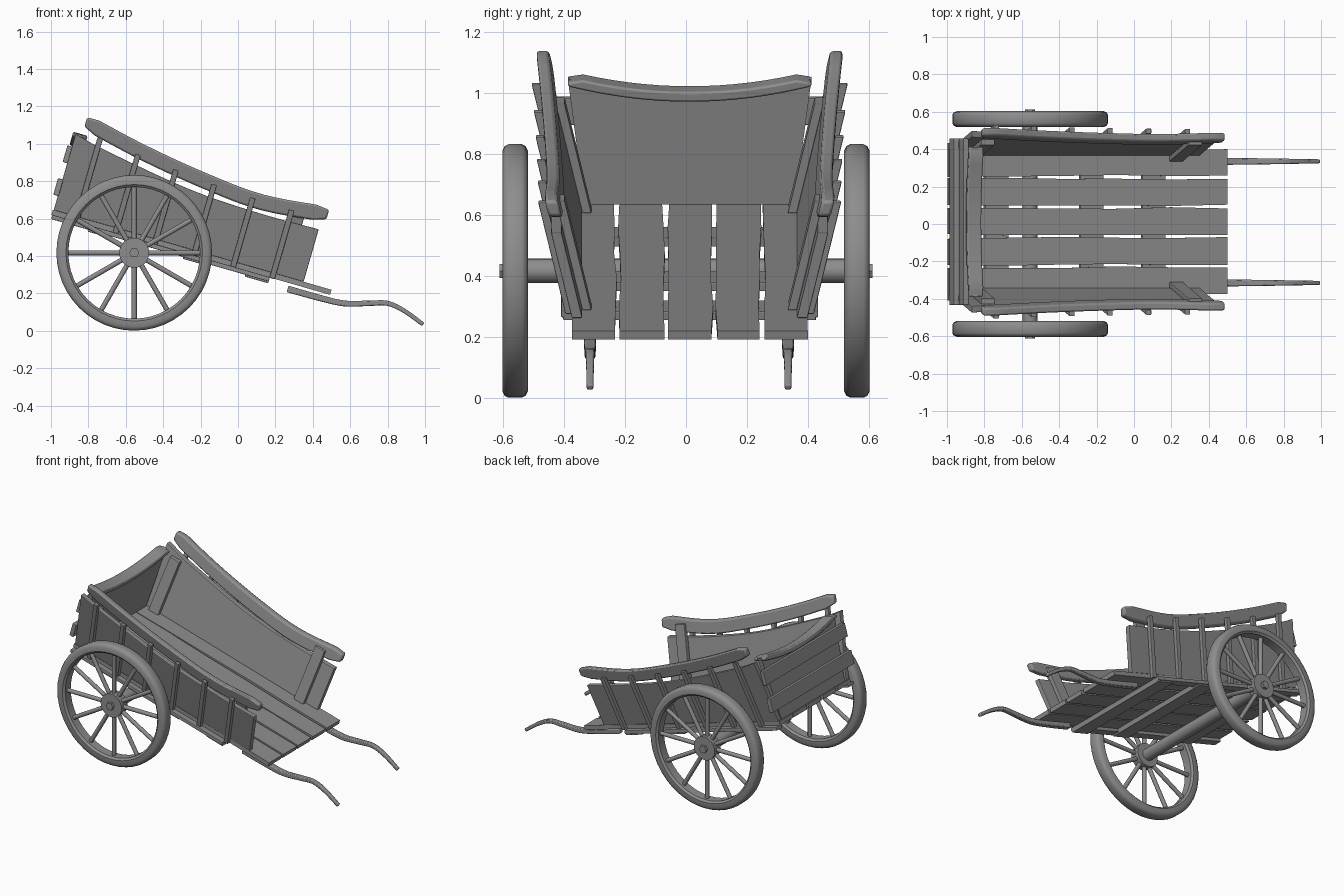
import bpy, bmesh, math, random
from mathutils import Vector, Matrix

random.seed(4)
if "Cube" in bpy.data.objects:
    bpy.data.objects.remove(bpy.data.objects["Cube"])

wood = bpy.data.materials.new("weathered grey")
wood.use_nodes = True
GREY = (0.27, 0.27, 0.27, 1)
wood.diffuse_color = GREY
wood.node_tree.nodes["Principled BSDF"].inputs["Base Color"].default_value = GREY

# Tilted bed frame: u runs down the slope, w stands square to the deck
BED = Matrix.Translation((-0.245, 0.012, 0.433)) @ Matrix.Rotation(math.radians(16), 4, 'Y')
LEAN = 0.235


def bed(u, y, w):
    return BED @ Vector((u, y, w))


def leaning(side):
    """Frame for the parts of a side wall, which splays outward."""
    return lambda u, y, w: bed(u, side * (y + LEAN * w), w)


def finish(name, bm, bevel=0.0, smooth=False):
    bmesh.ops.recalc_face_normals(bm, faces=bm.faces)
    mesh = bpy.data.meshes.new(name)
    bm.to_mesh(mesh)
    bm.free()
    ob = bpy.data.objects.new(name, mesh)
    bpy.context.collection.objects.link(ob)
    mesh.materials.append(wood)
    if bevel:
        mod = ob.modifiers.new("bevel", 'BEVEL')
        mod.width, mod.segments, mod.limit_method = bevel, 2, 'ANGLE'
        mod.angle_limit = math.radians(40)
    if smooth:
        bpy.ops.object.select_all(action='DESELECT')
        ob.select_set(True)
        bpy.context.view_layer.objects.active = ob
        bpy.ops.object.shade_smooth_by_angle(angle=math.radians(40))
    return ob


def loft(name, rings, closed=False, **kw):
    """Skin a row of equal point rings, capped unless closed."""
    bm = bmesh.new()
    vs = [[bm.verts.new(p) for p in ring] for ring in rings]
    n = len(vs[0])
    pairs = list(zip(vs, vs[1:])) + ([(vs[-1], vs[0])] if closed else [])
    for a, b in pairs:
        for i in range(n):
            bm.faces.new((a[i], a[(i + 1) % n], b[(i + 1) % n], b[i]))
    if not closed:
        bm.faces.new(vs[0])
        bm.faces.new(vs[-1])
    return finish(name, bm, **kw)


def box(name, frame, u, y, w, bevel=0.004):
    corners = [(y[0], w[0]), (y[1], w[0]), (y[1], w[1]), (y[0], w[1])]
    return loft(name, [[frame(k, a, b) for a, b in corners] for k in u], bevel=bevel)


def smooth_path(pts, steps=5):
    """Catmull-Rom samples through the points."""
    pts = [Vector(p) for p in pts]
    ext = [2 * pts[0] - pts[1]] + pts + [2 * pts[-1] - pts[-2]]
    out = []
    for a, b, c, d in zip(ext, ext[1:], ext[2:], ext[3:]):
        for i in range(steps):
            t = i / steps
            out.append(0.5 * (2 * b + (c - a) * t + (2 * a - 5 * b + 4 * c - d) * t * t
                              + (3 * b - a - 3 * c + d) * t ** 3))
    return out + [pts[-1]]


def cylinder(name, radius, start, end, sides=24):
    a, b = Vector(start), Vector(end)
    turn = (b - a).to_track_quat('Z', 'Y')
    ring = [turn @ Vector((radius * math.cos(t), radius * math.sin(t), 0))
            for t in (math.tau * i / sides for i in range(sides))]
    return loft(name, [[p + v for v in ring] for p in (a, b)], smooth=True)


# Deck planks with slightly uneven edges
for i in range(5):
    mid = (i - 2) * 0.158
    rings = []
    for k in range(6):
        shift, half = random.uniform(-0.004, 0.004), 0.073 + random.uniform(-0.004, 0.002)
        lo, hi = mid + shift - half, mid + shift + half
        rings.append([bed(-0.775 + 0.31 * k, y, w)
                      for y, w in ((lo, -0.028), (hi, -0.028), (hi, 0), (lo, 0))])
    loft(f"deck_plank_{i + 1}", rings)

# Crossbeams below the deck
for i, u in enumerate((-0.5, 0.03, 0.375)):
    box(f"crossbeam_{i + 1}", bed, (u - 0.065, u + 0.065), (-0.415, 0.415), (-0.06, -0.028))

# Side walls
panel_top = smooth_path([(-0.77, 0.425), (-0.6, 0.385), (-0.1, 0.307), (0.3, 0.287), (0.62, 0.292)])
rail_mid = smooth_path([(-0.735, 0.5), (-0.4, 0.428), (-0.04, 0.373), (0.285, 0.347), (0.645, 0.381)])
for side, label in ((1, "left"), (-1, "right")):
    wall = leaning(side)
    loft(f"{label}_side_panel",
         [[wall(p.x, 0.352, 0), wall(p.x, 0.387, 0), wall(p.x, 0.387, p.y), wall(p.x, 0.352, p.y)]
          for p in panel_top], bevel=0.004)
    # Top rail with rounded ends
    rings = []
    for k, p in enumerate(rail_mid):
        half = 0.026 if k in (0, len(rail_mid) - 1) else 0.042
        rings.append([wall(p.x, y, p.y + h) for y, h in
                      ((0.338, -half), (0.38, -half), (0.38, half), (0.338, half))])
    loft(f"{label}_top_rail", rings, bevel=0.01, smooth=True)
    box(f"{label}_sill", bed, (-0.77, 0.44), sorted((side * 0.362, side * 0.422)), (-0.05, -0.026))
    # Outer stakes and inner posts
    for i in range(6):
        u = -0.637 + 0.218 * i
        top = 0.44 - 0.033 * i + 0.003 * i * i
        box(f"{label}_stake_{i + 1}", wall, (u - 0.015, u + 0.015), (0.387, 0.415), (-0.03, top))
    for name, u in (("front", 0.49), ("back", -0.665)):
        box(f"{label}_{name}_inner_post", wall, (u - 0.038, u + 0.038), (0.322, 0.352), (0, 0.375))


# Tailboard with a dipped top and a cap
def dip(y):
    return 0.375 + 0.045 * (y / 0.37) ** 2


ys = [-0.4 + 0.05 * i for i in range(17)]
outline = [(-0.345, 0), (0.345, 0)] + [(y, dip(y)) for y in reversed(ys)]
loft("tailboard", [[bed(u, y, w) for y, w in outline] for u in (-0.765, -0.735)])
rings = []
for y in ys:
    drop = 0.02 if abs(y) > 0.39 else 0.0
    rings.append([bed(u, y, dip(y) + h) for u, h in
                  ((-0.785, -0.018), (-0.705, -0.018), (-0.705, 0.016 - drop), (-0.785, 0.016 - drop))])
loft("tailboard_cap", rings, bevel=0.008, smooth=True)
for i, w in enumerate((0.125, 0.307)):
    box(f"tailboard_batten_{i + 1}", bed, (-0.795, -0.765), (-0.445, 0.445), (w - 0.046, w + 0.046))

# Curved pulling shafts
shaft = smooth_path([(0.265, 0.224), (0.436, 0.176), (0.57, 0.146), (0.7, 0.147),
                     (0.8, 0.147), (0.89, 0.106), (0.99, 0.034)], 4)
for y, label in ((0.335, "left"), (-0.315, "right")):
    rings = []
    for i, p in enumerate(shaft):
        t = i / (len(shaft) - 1)
        d = shaft[min(i + 1, len(shaft) - 1)] - shaft[max(i - 1, 0)]
        n = Vector((-d.y, d.x)).normalized()
        a, b = 0.021 - 0.01 * t, 0.018 - 0.007 * t
        rings.append([(p.x + n.x * s * b, y + r * a, p.y + n.y * s * b)
                      for r, s in ((-1, -1), (1, -1), (1, 1), (-1, 1))])
    loft(f"{label}_shaft", rings, bevel=0.006, smooth=True)

# Axle and spoked wheels
AX, AZ = -0.555, 0.417
cylinder("axle", 0.04, (AX, -0.56, AZ), (AX, 0.56, AZ))
rim = [(0.352, -0.03), (0.352, 0.03), (0.365, 0.042), (0.395, 0.042), (0.41, 0.034), (0.416, 0.022),
       (0.416, -0.022), (0.41, -0.034), (0.395, -0.042), (0.365, -0.042)]
for side, label in ((1, "left"), (-1, "right")):
    cy = side * 0.561
    rings = []
    for i in range(48):
        t = math.tau * i / 48
        rings.append([(AX + r * math.cos(t), cy + y, AZ + r * math.sin(t)) for r, y in rim])
    loft(f"{label}_wheel_rim", rings, closed=True, smooth=True)
    cylinder(f"{label}_hub", 0.08, (AX, cy - 0.032, AZ), (AX, cy + 0.032, AZ))
    cylinder(f"{label}_axle_nut", 0.027, (AX, cy, AZ), (AX, side * 0.612, AZ), 6)
    for i in range(12):
        t = math.tau * i / 12
        d = Vector((math.cos(t), 0, math.sin(t)))
        c = Vector((AX, cy, AZ))
        cylinder(f"{label}_spoke_{i + 1}", 0.014, c + d * 0.06, c + d * 0.36, 10)
